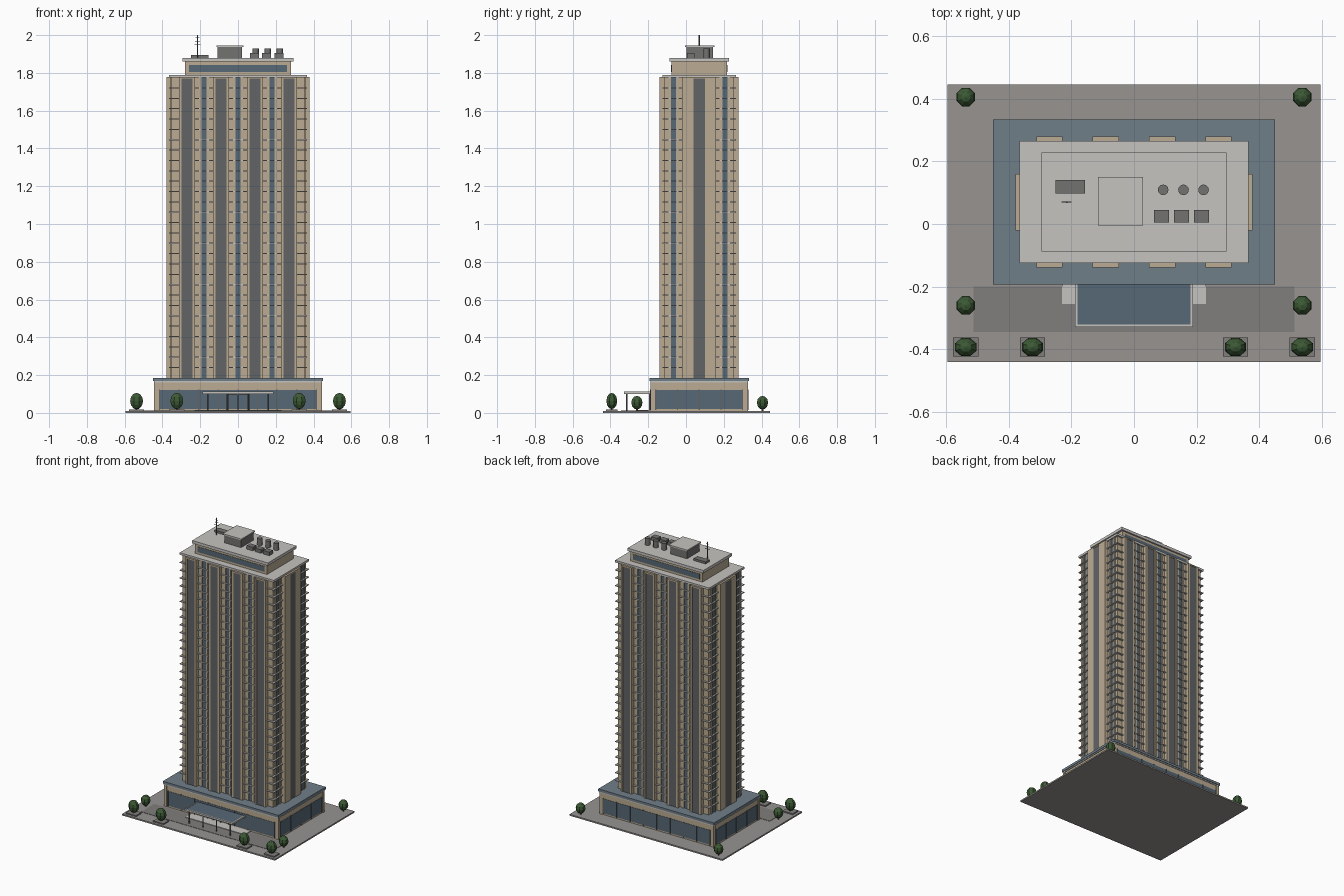
import bpy, bmesh, math
from mathutils import Matrix, Vector

if "Cube" in bpy.data.objects:
    bpy.data.objects.remove(bpy.data.objects["Cube"])


def mat(name, r, g, b):
    m = bpy.data.materials.new(name)
    m.diffuse_color = (r, g, b, 1)
    m.use_nodes = True
    m.node_tree.nodes["Principled BSDF"].inputs["Base Color"].default_value = m.diffuse_color
    return m


TAN = mat("tan_stone", .50, .41, .29)
PALE = mat("pale_concrete", .56, .55, .53)
GLASS = mat("blue_glass", .095, .14, .18)
SLATE = mat("slate_roof", .16, .21, .25)
DARK = mat("dark_panel", .12, .125, .13)
UNIT = mat("grey_metal", .17, .17, .165)
PAVE = mat("paving", .31, .295, .285)
WALK = mat("walkway", .22, .21, .205)
LEAF = mat("leaves", .045, .10, .035)
BARK = mat("bark", .12, .08, .05)


def finish(bm, name, material):
    me = bpy.data.meshes.new(name)
    bm.to_mesh(me)
    bm.free()
    me.materials.append(material)
    ob = bpy.data.objects.new(name, me)
    bpy.context.collection.objects.link(ob)
    return ob


def boxes(name, material, items):
    """One object from boxes given as (x0, x1, y0, y1, z0, z1)."""
    bm = bmesh.new()
    for x0, x1, y0, y1, z0, z1 in items:
        m = Matrix.Translation(((x0 + x1) / 2, (y0 + y1) / 2, (z0 + z1) / 2))
        m = m @ Matrix.Diagonal((abs(x1 - x0), abs(y1 - y0), abs(z1 - z0), 1))
        bmesh.ops.create_cube(bm, size=1, matrix=m)
    return finish(bm, name, material)


def cylinders(name, material, items, sides=12):
    """One object from upright cylinders given as (x, y, radius, z0, z1)."""
    bm = bmesh.new()
    for x, y, r, z0, z1 in items:
        bmesh.ops.create_cone(bm, cap_ends=True, segments=sides, radius1=r, radius2=r,
                              depth=z1 - z0, matrix=Matrix.Translation((x, y, (z0 + z1) / 2)))
    ob = finish(bm, name, material)
    ob.data.shade_smooth()
    ob.data.set_sharp_from_angle(angle=math.radians(46))
    return ob


CY = 0.07  # tower centre in y


def block(hx, hy, z0, z1):
    return (-hx, hx, CY - hy, CY + hy, z0, z1)


def on_fronts(u, w, half, depth, z0, z1):
    """Strip of width w at x = u, on both front and back walls."""
    return [(u - w / 2, u + w / 2, CY + s * (half - .01), CY + s * (half + depth), z0, z1)
            for s in (-1, 1)]


def on_sides(v, w, half, depth, z0, z1):
    """Strip of width w at offset v from the centre, on left and right walls."""
    return [(s * (half - .01), s * (half + depth), CY + v - w / 2, CY + v + w / 2, z0, z1)
            for s in (-1, 1)]


# Plaza and walkway
boxes("plaza", PAVE, [(-.595, .595, -.44, .445, 0, .01)])
boxes("walkway", WALK, [(-.512, .512, -.345, -.2, .008, .012)])
boxes("entrance_step", PALE, [(-.23, .23, -.255, -.18, .008, .016)])

# Podium
PX, PY = .44, .255
boxes("podium_walls", TAN, [block(PX, PY, .01, .162)])
boxes("podium_cornice", PALE, [block(PX + .006, PY + .004, .16, .17)])
boxes("podium_roof", SLATE, [block(.45, .263, .168, .185)])
boxes("podium_glazing", GLASS, on_fronts(0, .83, PY, .002, .02, .122)
      + on_sides(0, .46, PX, .002, .02, .122))
mullions = []
for i in range(9):
    mullions += on_fronts(-.415 + .10375 * i, .006, PY, .005, .015, .125)
for i in range(5):
    mullions += on_sides(-.23 + .115 * i, .006, PX, .005, .015, .125)
boxes("podium_mullions", DARK, mullions)
boxes("podium_corner_piers", TAN,
      [(sx * .425, sx * .445, CY + sy * .24, CY + sy * .258, .01, .162)
       for sx in (-1, 1) for sy in (-1, 1)])

# Entrance doors and canopy
boxes("door_frame", DARK, [(x - .003, x + .003, -.195, -.18, .012, .1) for x in (-.06, 0, .06)]
      + [(-.063, .063, -.195, -.18, .096, .102)])
boxes("canopy_frame", PALE,
      [(-.188, .188, -.328, -.32, .1, .112), (-.188, -.18, -.328, -.185, .1, .112),
       (.18, .188, -.328, -.185, .1, .112)])
boxes("canopy_glass", GLASS, [(-.182, .182, -.322, -.185, .103, .109)])
cylinders("canopy_columns", UNIT, [(x, -.314, .004, .01, .104) for x in (-.16, -.053, .053, .16)], 8)

# Tower shaft
Z0, Z1 = .185, 1.775
TX, TY = .353, .183
boxes("tower_shaft", TAN, [block(TX, TY, .17, Z1)])
windows, jambs = [], []
for u in (-.18, 0, .18):
    windows += on_fronts(u, .028, TY, .002, Z0, Z1)
    for d in (-.021, .021):
        jambs += on_fronts(u + d, .013, TY, .007, Z0, Z1)
for v in (-.136, .136):
    windows += on_sides(v, .028, TX, .002, Z0, Z1)
    for d in (-.021, .021):
        jambs += on_sides(v + d, .013, TX, .007, Z0, Z1)
boxes("window_strips", GLASS, windows)
boxes("window_jambs", TAN, jambs)

# Projecting bays: paired piers with a dark recessed panel
piers, panels = [], []
for u in (-.27, -.09, .09, .27):
    panels += on_fronts(u, .056, TY, .023, Z0, Z1 - .004)
    piers += on_fronts(u, .084, TY, .026, Z1 - .006, Z1 + .003)
    for d in (-.035, .035):
        piers += on_fronts(u + d, .014, TY, .026, Z0, Z1)
panels += on_sides(0, .06, TX, .023, Z0, Z1 - .004)
piers += on_sides(0, .18, TX, .026, Z1 - .006, Z1 + .003)
for d in (-.06, .06):
    piers += on_sides(d, .06, TX, .026, Z0, Z1)
boxes("bay_panels", DARK, panels)
boxes("bay_piers", TAN, piers)

# Floor ledges
FLOORS = 29
boxes("floor_ledges", PALE,
      [block(.366, .195, z - .003, z + .003)
       for z in (Z0 + (Z1 - Z0) * i / FLOORS for i in range(1, FLOORS))])
boxes("tower_roof", PALE, [block(.366, .195, Z1, 1.79)])

# Penthouse
boxes("penthouse_walls", TAN, [block(.28, .147, 1.785, 1.862)])
boxes("penthouse_windows", GLASS, on_fronts(0, .52, .147, .002, 1.805, 1.843))
boxes("penthouse_roof", PALE, [block(.295, .158, 1.86, 1.88)])

# Rooftop plant
R = 1.878
boxes("machine_room", UNIT, [(-.108, .022, .002, .143, R, 1.938)])
boxes("machine_room_cap", PALE, [(-.115, .029, -.005, .15, 1.936, 1.945)])
boxes("cooling_units", UNIT, [(x - .024, x + .024, .005, .044, R, 1.905) for x in (.088, .152, .216)])
cylinders("vent_stacks", UNIT, [(x, .109, .017, R, 1.928) for x in (.093, .158, .222)])
boxes("antenna_base_unit", UNIT, [(-.25, -.157, .098, .14, R, 1.895)])
cylinders("antenna_mast", UNIT, [(-.215, .07, .003, R, 2.0)], 8)
boxes("antenna_bars", UNIT, [(-.215 - w, -.215 + w, .0685, .0715, z - .0015, z + .0015)
                             for w, z in ((.016, 1.95), (.013, 1.968), (.010, 1.985))])

# Planters and trees
FRONT = [(x, -.393) for x in (-.537, -.324, .324, .537)]
OTHER = [(x, y) for x in (-.537, .537) for y in (-.26, .405)]
boxes("planters", WALK, [(x - .04, x + .04, y - .03, y + .03, .008, .018) for x, y in FRONT])
cylinders("tree_trunks", BARK, [(x, y, .005, .01, .05) for x, y in FRONT + OTHER], 6)
bm = bmesh.new()
for spots, size, z in ((FRONT, (.037, .031, .043), .063), (OTHER, (.032, .032, .036), .054)):
    for x, y in spots:
        m = Matrix.Translation((x, y, z)) @ Matrix.Diagonal((*size, 1))
        m = m @ Matrix.Rotation(math.pi / 8, 4, 'Z')
        bmesh.ops.create_uvsphere(bm, u_segments=8, v_segments=6, radius=1, matrix=m)
finish(bm, "tree_crowns", LEAF)
